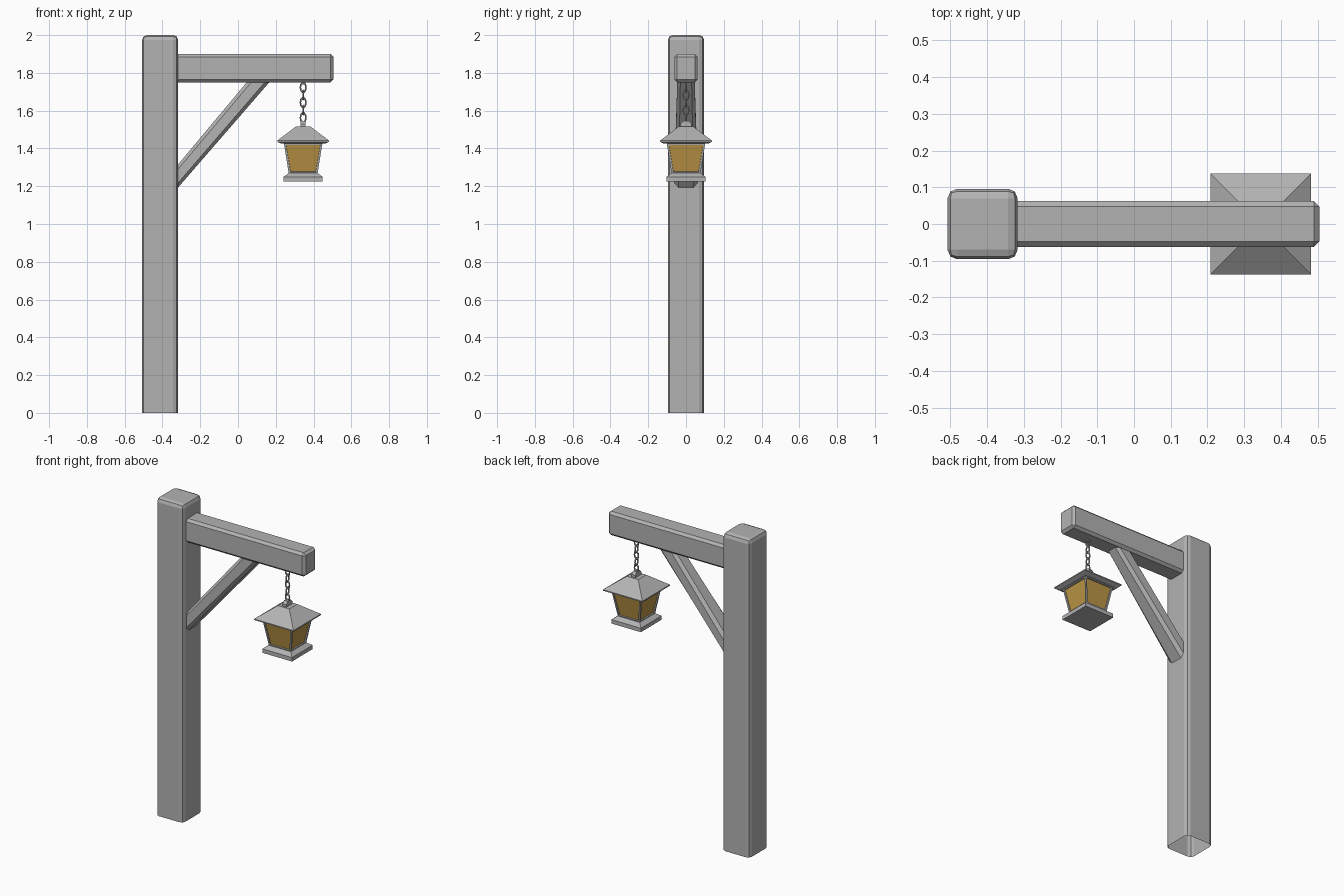
import bpy, bmesh, math
from mathutils import Matrix, Vector

if "Cube" in bpy.data.objects:
    bpy.data.objects.remove(bpy.data.objects["Cube"])


def material(name, rgb):
    m = bpy.data.materials.new(name)
    m.diffuse_color = (*rgb, 1)
    m.use_nodes = True
    m.node_tree.nodes["Principled BSDF"].inputs["Base Color"].default_value = m.diffuse_color
    return m


GREY = material("grey", (0.45, 0.45, 0.45))
AMBER = material("amber_glass", (0.5, 0.3, 0.06))
LX = 0.345  # lantern axis


def finish(bm, name, mats=(GREY,)):
    me = bpy.data.meshes.new(name)
    bmesh.ops.recalc_face_normals(bm, faces=bm.faces)
    bm.to_mesh(me)
    bm.free()
    for m in mats:
        me.materials.append(m)
    ob = bpy.data.objects.new(name, me)
    bpy.context.collection.objects.link(ob)
    return ob


def box(bm, lo, hi):
    lo, hi = Vector(lo), Vector(hi)
    mat = Matrix.Translation((lo + hi) / 2) @ Matrix.Diagonal((*(hi - lo), 1))
    bmesh.ops.create_cube(bm, size=1, matrix=mat)


def stack(bm, levels):
    """Square lofted solid around the lantern axis from (half width, z) levels."""
    rings = [[bm.verts.new((LX + sx * h, sy * h, z))
              for sx, sy in ((-1, -1), (1, -1), (1, 1), (-1, 1))] for h, z in levels]
    sides = [bm.faces.new((a[i], a[(i + 1) % 4], b[(i + 1) % 4], b[i]))
             for a, b in zip(rings, rings[1:]) for i in range(4)]
    bm.faces.new(rings[0][::-1])
    bm.faces.new(rings[-1])
    return sides


# post: rounded corners, open underneath
bm = bmesh.new()
box(bm, (-0.508, -0.096, 0), (-0.317, 0.096, 2))
bottom = [f for f in bm.faces if f.calc_center_median().z < 0.01]
bmesh.ops.delete(bm, geom=bottom, context='FACES_ONLY')
edges = [e for e in bm.edges if max(v.co.z for v in e.verts) > 1]
bmesh.ops.bevel(bm, geom=edges, offset=0.026, segments=2, profile=0.5, affect='EDGES')
finish(bm, "post")

# beam: chamfered bar set into the post
bm = bmesh.new()
box(bm, (-0.34, -0.062, 1.75), (0.505, 0.062, 1.90))
bmesh.ops.bevel(bm, geom=bm.edges[:], offset=0.015, segments=1, affect='EDGES')
finish(bm, "beam")

# diagonal brace: chamfered section, slimmer toward the beam, cut flush at both ends
bm = bmesh.new()
section = [(-1, -.6), (-.65, -1), (.65, -1), (1, -.6), (1, .6), (.65, 1), (-.65, 1), (-1, .6)]
low = [bm.verts.new((-0.325, 0.062 * s, 1.245 + 0.061 * t)) for s, t in section]
high = [bm.verts.new((0.11 - 0.06 * t, 0.046 * s, 1.755)) for s, t in section]
for i in range(8):
    j = (i + 1) % 8
    bm.faces.new((low[i], low[j], high[j], high[i]))
bm.faces.new(low)
bm.faces.new(high[::-1])
finish(bm, "brace")

# chain: oval links turned alternately
for k in range(5):
    bpy.ops.mesh.primitive_torus_add(major_segments=10, minor_segments=5,
                                     major_radius=0.0145, minor_radius=0.0045)
    link = bpy.context.object
    link.name = f"chain_link_{k + 1}"
    turn = Matrix.Rotation(math.pi / 2 * (k % 2), 4, 'Z')
    link.data.transform(Matrix.Translation((LX, 0, 1.723 - 0.04 * k)) @ turn
                        @ Matrix.Rotation(math.pi / 2, 4, 'X') @ Matrix.Diagonal((1, 1.6, 1, 1)))
    link.data.materials.append(GREY)

# hanging lug on top of the roof
bm = bmesh.new()
lug = [(-.03, 1.505), (-.03, 1.53), (-.016, 1.546), (.016, 1.546), (.03, 1.53), (.03, 1.505)]
face = bm.faces.new([bm.verts.new((LX - 0.013, y, z)) for y, z in lug])
ext = bmesh.ops.extrude_face_region(bm, geom=[face])["geom"]
bmesh.ops.translate(bm, vec=(0.026, 0, 0), verts=[v for v in ext if isinstance(v, bmesh.types.BMVert)])
finish(bm, "lantern_lug")

# roof
bm = bmesh.new()
stack(bm, [(0.115, 1.425), (0.137, 1.435), (0.137, 1.442), (0.04, 1.515)])
finish(bm, "lantern_roof")

# lantern body: tapered frame with recessed glass panes
bm = bmesh.new()
sides = stack(bm, [(0.076, 1.265), (0.102, 1.428)])
bmesh.ops.recalc_face_normals(bm, faces=bm.faces)
bmesh.ops.inset_individual(bm, faces=sides, thickness=0.014, depth=0)
bmesh.ops.inset_individual(bm, faces=sides, thickness=0.001, depth=-0.007)
for f in sides:
    f.material_index = 1
finish(bm, "lantern_body", (GREY, AMBER))

# base plate
bm = bmesh.new()
stack(bm, [(0.103, 1.225), (0.103, 1.25), (0.076, 1.27)])
finish(bm, "lantern_base")
